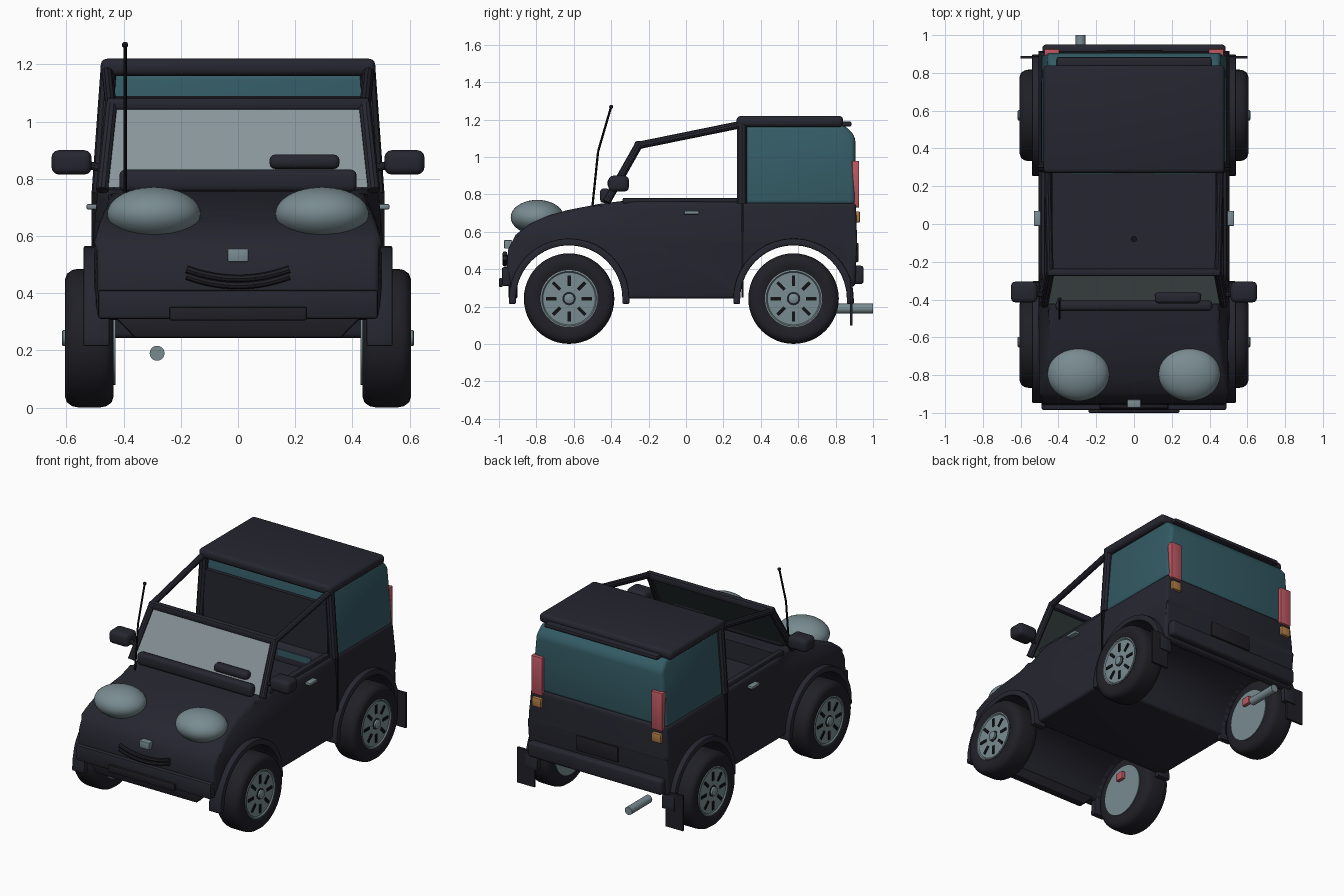
import bpy, bmesh, math
from mathutils import Vector

if "Cube" in bpy.data.objects:
    bpy.data.objects.remove(bpy.data.objects["Cube"])


def mat(name, rgb):
    m = bpy.data.materials.new(name)
    m.diffuse_color = (*rgb, 1)
    m.use_nodes = True
    m.node_tree.nodes["Principled BSDF"].inputs["Base Color"].default_value = m.diffuse_color
    return m


NAVY = mat("navy_paint", (0.019, 0.019, 0.030))
RUBBER = mat("black_rubber", (0.014, 0.014, 0.020))
BLACK = mat("black_trim", (0.006, 0.006, 0.008))
GREY = mat("light_grey", (0.19, 0.26, 0.285))
GLASS = mat("windscreen_glass", (0.25, 0.30, 0.32))
INNER = mat("dark_green_glass", (0.030, 0.040, 0.040))
TEAL = mat("teal_glass", (0.034, 0.105, 0.130))
RED = mat("red_lamp", (0.50, 0.095, 0.12))
ORANGE = mat("orange_lamp", (0.42, 0.20, 0.06))

AXLES = (-0.625, 0.575)
AXLE_Z = 0.243


def finish(name, bm, material, bevel=0, segs=2, smooth=True):
    bmesh.ops.recalc_face_normals(bm, faces=bm.faces)
    me = bpy.data.meshes.new(name)
    bm.to_mesh(me)
    bm.free()
    ob = bpy.data.objects.new(name, me)
    bpy.context.collection.objects.link(ob)
    me.materials.append(material)
    bpy.ops.object.select_all(action='DESELECT')
    ob.select_set(True)
    bpy.context.view_layer.objects.active = ob
    if bevel:
        b = ob.modifiers.new("bevel", 'BEVEL')
        b.width, b.segments = bevel, segs
        b.limit_method, b.angle_limit = 'ANGLE', math.radians(40)
        bpy.ops.object.modifier_apply(modifier="bevel")
    if smooth:
        bpy.ops.object.shade_smooth_by_angle(angle=math.radians(35))
    return ob


def box(name, x, y, z, material, bevel=0, segs=2):
    bm = bmesh.new()
    bmesh.ops.create_cube(bm, size=1)
    for v in bm.verts:
        v.co = [(a + b) / 2 + c * (b - a) for (a, b), c in zip((x, y, z), v.co)]
    return finish(name, bm, material, bevel, segs)


def sides(s, a, b):
    """x range on the side given by s."""
    return (a, b) if s > 0 else (-b, -a)


def rod(name, points, r, material, n=10):
    bm = bmesh.new()
    for p, q in zip(points, points[1:]):
        p, q = Vector(p), Vector(q)
        d = q - p
        res = bmesh.ops.create_cone(bm, cap_ends=True, segments=n, radius1=r, radius2=r, depth=d.length)
        rot = d.to_track_quat('Z', 'Y')
        for v in res['verts']:
            v.co = rot @ v.co + (p + q) / 2
    return finish(name, bm, material)


def extrude_profile(pts, x0, x1):
    """Closed side profile of (y, z) points, extruded along x."""
    bm = bmesh.new()
    f = bm.faces.new([bm.verts.new((x0, y, z)) for y, z in pts])
    res = bmesh.ops.extrude_face_region(bm, geom=[f])
    for v in res['geom']:
        if isinstance(v, bmesh.types.BMVert):
            v.co.x = x1
    return bm


def lathe(name, profile, y, s, material, n=40):
    """Spin (x, radius) points round the axle."""
    bm = bmesh.new()
    rings = []
    for x, r in profile:
        rings.append([bm.verts.new((s * x, y + r * math.cos(2 * math.pi * i / n),
                                    AXLE_Z + r * math.sin(2 * math.pi * i / n))) for i in range(n)])
    for a, b in zip(rings, rings[1:]):
        for i in range(n):
            bm.faces.new((a[i], a[(i + 1) % n], b[(i + 1) % n], b[i]))
    bm.faces.new(rings[0])
    bm.faces.new(rings[-1])
    return finish(name, bm, material)


def arc(cy, r, a0, a1, n=20):
    return [(cy + r * math.cos(math.radians(a0 + (a1 - a0) * i / n)),
             AXLE_Z + r * math.sin(math.radians(a0 + (a1 - a0) * i / n))) for i in range(n + 1)]


def lerp_table(t, table):
    for (a, va), (b, vb) in zip(table, table[1:]):
        if t <= b:
            return va + (vb - va) * max(0, (t - a) / (b - a))
    return table[-1][1]


# Body tub with wheel arches cut through
profile = ([(-0.945, 0.31)] + arc(AXLES[0], 0.285, 168, 0) + arc(AXLES[1], 0.285, 180, 11)
           + [(0.905, 0.31), (0.915, 0.55), (0.908, 0.755), (0.3, 0.76), (-0.34, 0.765), (-0.46, 0.75),
              (-0.64, 0.715), (-0.74, 0.685), (-0.84, 0.64), (-0.91, 0.585), (-0.95, 0.51), (-0.96, 0.40)])
bm = extrude_profile(profile, -1, 1)
for axis, cuts in ((2, (0.55, 0.60, 0.65, 0.69, 0.72)), (1, (-0.45, -0.25))):
    for c in cuts:
        co, no = Vector(), Vector()
        co[axis], no[axis] = c, 1
        bmesh.ops.bisect_plane(bm, geom=bm.verts[:] + bm.edges[:] + bm.faces[:], plane_co=co, plane_no=no)
for v in bm.verts:
    hood = lerp_table(v.co.z, ((0.55, 0.505), (0.60, 0.497), (0.65, 0.482), (0.69, 0.465), (0.72, 0.445), (0.77, 0.415)))
    door = lerp_table(v.co.z, ((0.60, 0.505), (0.77, 0.49)))
    k = min(1, max(0, (v.co.y + 0.5) / 0.25))
    v.co.x *= hood + (door - hood) * k
    if v.co.y < -0.9:
        v.co.x *= 0.975
body = finish("body", bm, NAVY, 0.018, 3)
cutter = box("cabin_cutter", (-0.435, 0.435), (-0.30, 0.27), (0.64, 0.95), NAVY)
mod = body.modifiers.new("cabin", 'BOOLEAN')
mod.operation, mod.object, mod.solver = 'DIFFERENCE', cutter, 'EXACT'
bpy.context.view_layer.objects.active = body
bpy.ops.object.modifier_apply(modifier="cabin")
bpy.data.objects.remove(cutter)

# Rear cabin glass, partition and roof
bm = extrude_profile([(0.31, 0.745), (0.905, 0.745), (0.905, 1.11), (0.85, 1.17), (0.31, 1.17)], -1, 1)
for v in bm.verts:
    v.co.x *= 0.492 - 0.09 * (v.co.z - 0.745)
finish("rear_cabin_glass", bm, TEAL, 0.025, 3)
box("partition", (-0.45, 0.45), (0.285, 0.312), (0.72, 1.09), NAVY)
box("roof", (-0.48, 0.48), (0.27, 0.84), (1.16, 1.22), NAVY, 0.022, 3)
box("roof_rear_lip", (-0.41, 0.41), (0.82, 0.885), (1.163, 1.19), NAVY, 0.01)

# Windscreen, its inside face, header and cowl
for name, off, m in (("windscreen", -0.004, GLASS), ("windscreen_inside", 0.002, INNER)):
    bm = bmesh.new()
    bm.faces.new([bm.verts.new(p) for p in ((-0.47, -0.42 + off, 0.77), (0.47, -0.42 + off, 0.77),
                                            (0.435, -0.255 + off, 1.06), (-0.435, -0.255 + off, 1.06))])
    ex = bmesh.ops.extrude_face_region(bm, geom=bm.faces[:])
    bmesh.ops.translate(bm, vec=(0, 0.005, 0), verts=[g for g in ex['geom'] if isinstance(g, bmesh.types.BMVert)])
    finish(name, bm, m, smooth=False)
box("windscreen_header", (-0.46, 0.46), (-0.275, -0.235), (1.04, 1.085), NAVY, 0.012)
box("cowl", (-0.415, 0.415), (-0.46, -0.405), (0.755, 0.832), NAVY, 0.02, 3)
box("cowl_pod", (0.11, 0.355), (-0.42, -0.36), (0.835, 0.885), NAVY, 0.02, 3)
rod("gear_lever", [(0, -0.08, 0.64), (0, -0.08, 0.72)], 0.016, BLACK)

# Front: bumper, lip, plate, mouth, nose
box("front_bumper", (-0.49, 0.49), (-0.985, -0.93), (0.31, 0.412), NAVY, 0.012)
bm = bmesh.new()
bmesh.ops.create_cube(bm, size=1)
for v in bm.verts:
    low = v.co.z < 0
    v.co = (v.co.x * (0.72 if low else 0.87), -0.925 + v.co.y * 0.05, 0.243 if low else 0.32)
finish("front_lip", bm, RUBBER, 0.01)
box("front_plate", (-0.24, 0.24), (-1.0, -0.98), (0.305, 0.352), RUBBER, 0.006)
box("nose_plate", (-0.036, 0.036), (-0.972, -0.93), (0.51, 0.556), GREY, 0.004)
for i, r in enumerate((0.013, 0.013)):
    rod("mouth_bar", [(x * 0.03, -0.968, 0.427 + 0.024 * i + 0.033 * (x / 6) ** 2) for x in range(-6, 7)], r, RUBBER, 8)

# Rear: bumper, plate, exhaust
box("rear_bumper", (-0.485, 0.485), (0.89, 0.95), (0.32, 0.42), NAVY, 0.018, 3)
box("rear_plate", (-0.15, 0.15), (0.90, 0.922), (0.44, 0.54), RUBBER, 0.004)
rod("exhaust", [(-0.283, 0.79, 0.19), (-0.283, 1.0, 0.19)], 0.026, GREY, 20)

# Aerial
rod("aerial", [(-0.395, -0.5, 0.74), (-0.395, -0.47, 1.03), (-0.395, -0.4, 1.27)], 0.006, BLACK, 8)
bm = bmesh.new()
bmesh.ops.create_uvsphere(bm, u_segments=12, v_segments=8, radius=0.011)
bmesh.ops.translate(bm, vec=(-0.395, -0.4, 1.268), verts=bm.verts)
finish("aerial_tip", bm, BLACK)

for s in (1, -1):
    # Headlamps and front indicators
    bm = bmesh.new()
    bmesh.ops.create_uvsphere(bm, u_segments=40, v_segments=24, radius=1)
    for v in bm.verts:
        v.co = (s * 0.294 + v.co.x * 0.164, -0.795 + v.co.y * 0.142, 0.678 + v.co.z * 0.093)
    finish("headlamp", bm, GREY)
    box("front_indicator", sides(s, 0.44, 0.472), (-0.81, -0.77), (0.595, 0.62), ORANGE, 0.005)

    # Roof frame
    rod("windscreen_pillar", [(s * 0.475, -0.425, 0.76), (s * 0.442, -0.25, 1.07)], 0.022, NAVY)
    rod("roof_rail", [(s * 0.445, -0.255, 1.062), (s * 0.457, 0.3, 1.175)], 0.02, NAVY)
    rod("roll_hoop", [(s * 0.484, 0.30, 0.75), (s * 0.453, 0.30, 1.18)], 0.028, NAVY)

    # Mirrors, door seams and handles
    box("mirror", sides(s, 0.512, 0.652), (-0.415, -0.305), (0.815, 0.90), NAVY, 0.025, 3)
    rod("mirror_arm", [(s * 0.45, -0.38, 0.83), (s * 0.53, -0.37, 0.85)], 0.014, NAVY)
    box("door_seam", sides(s, 0.48, 0.513), (0.298, 0.308), (0.25, 0.755), BLACK)
    box("door_handle", sides(s, 0.49, 0.53), (-0.01, 0.07), (0.693, 0.712), GREY, 0.006)
    box("sill", sides(s, 0.432, 0.475), (-0.34, 0.28), (0.75, 0.782), NAVY, 0.01)

    # Tail lamps
    box("tail_lamp", sides(s, 0.395, 0.475), (0.888, 0.926), (0.73, 0.98), RED, 0.006)
    box("rear_indicator", sides(s, 0.40, 0.468), (0.888, 0.93), (0.65, 0.71), ORANGE, 0.006)
    box("partition_slot", sides(s, 0.1, 0.34), (0.264, 0.272), (0.68, 0.72), TEAL)

    # Rear mud flaps
    box("mud_flap", sides(s, 0.475, 0.60), (0.876, 0.89), (0.10, 0.33), RUBBER)

    for cy in AXLES:
        # Wheel arch flare
        lo = 0.215
        pts = ([(cy + 0.322, lo)] + arc(cy, 0.322, 0, 180) + [(cy - 0.322, lo), (cy - 0.285, lo)]
               + arc(cy, 0.285, 180, 0) + [(cy + 0.285, lo)])
        finish("arch_flare", extrude_profile(pts, s * 0.45, s * 0.54), NAVY, 0.006)
        # Tyre, rim and hub
        lathe("tyre", [(0.435, 0.15), (0.435, 0.205), (0.442, 0.225), (0.46, 0.238), (0.48, 0.242), (0.56, 0.242),
                       (0.58, 0.238), (0.598, 0.225), (0.605, 0.205), (0.603, 0.165), (0.595, 0.152)],
              cy, s, RUBBER, 48)
        lathe("rim", [(0.428, 0.165), (0.50, 0.15), (0.601, 0.153), (0.603, 0.146), (0.596, 0.14), (0.598, 0.03)],
              cy, s, GREY)
        lathe("hub", [(0.59, 0.028), (0.612, 0.028), (0.616, 0.022)], cy, s, GREY, 20)
        lathe("hub_ring", [(0.59, 0.036), (0.6, 0.036)], cy, s, RUBBER, 20)
        # Rim slots
        bm = bmesh.new()
        for i in range(8):
            a = i * math.pi / 4
            u, w = Vector((0, math.cos(a), math.sin(a))), Vector((0, -math.sin(a), math.cos(a)))
            res = bmesh.ops.create_cube(bm, size=1)
            for v in res['verts']:
                c = v.co.copy()
                v.co = Vector((s * (0.599 + c.x * 0.006), cy, AXLE_Z)) + u * (0.095 + c.y * 0.055) + w * c.z * 0.018
        finish("rim_slots", bm, BLACK, smooth=False)
        box("brake_caliper", sides(s, 0.405, 0.43), (cy - 0.03, cy + 0.03), (0.31, 0.36), RED, 0.005)
